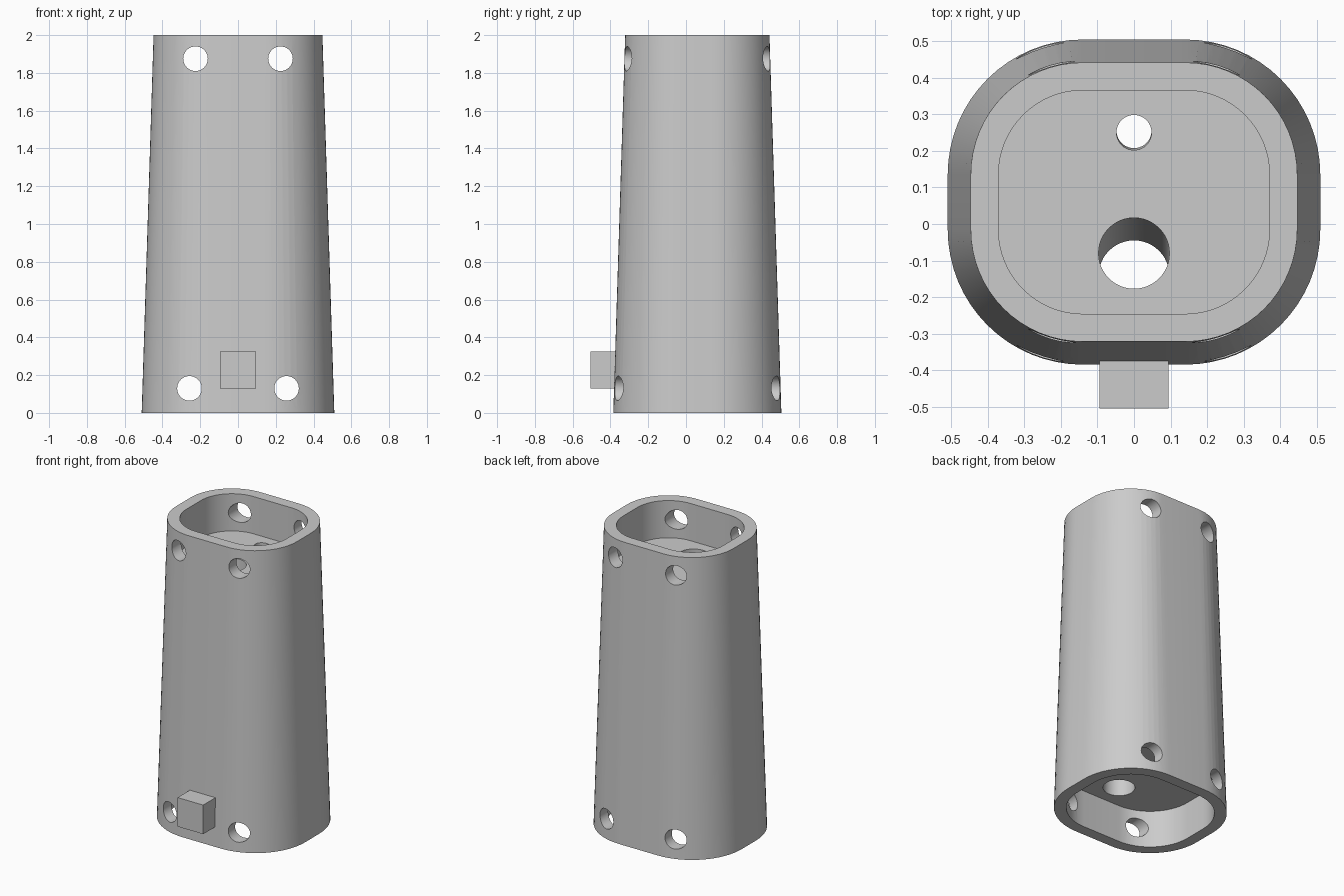
import bpy, bmesh, math
from mathutils import Vector

if "Cube" in bpy.data.objects:
    bpy.data.objects.remove(bpy.data.objects["Cube"])

grey = bpy.data.materials.new("plain_grey")
grey.diffuse_color = (0.6, 0.6, 0.6, 1)
grey.use_nodes = True
grey.node_tree.nodes["Principled BSDF"].inputs["Base Color"].default_value = grey.diffuse_color
CY = 0.06  # centre of the tube in y


def rounded_ring(radius, z, fx=0.14, fy=0.075, steps=16):
    # rounded rectangle: corner centres at (+-fx, CY +- fy)
    pts = []
    for q, (sx, sy) in enumerate([(1, 1), (-1, 1), (-1, -1), (1, -1)]):
        for i in range(steps + 1):
            a = math.pi / 2 * (q + i / steps)
            pts.append(Vector((sx * fx + radius * math.cos(a),
                               CY + sy * fy + radius * math.sin(a), z)))
    return pts


def circle(centre, radius, axis, n=40):
    pts = []
    for i in range(n):
        a = 2 * math.pi * i / n
        c, s = radius * math.cos(a), radius * math.sin(a)
        off = Vector((c, s, 0)) if axis == 'Z' else Vector((c, 0, s))
        pts.append(Vector(centre) + off)
    return pts


def loft(name, ring_a, ring_b):
    bm = bmesh.new()
    a = [bm.verts.new(p) for p in ring_a]
    b = [bm.verts.new(p) for p in ring_b]
    n = len(a)
    for i in range(n):
        j = (i + 1) % n
        bm.faces.new((a[i], a[j], b[j], b[i]))
    bm.faces.new(a[::-1])
    bm.faces.new(b)
    bmesh.ops.recalc_face_normals(bm, faces=bm.faces[:])
    me = bpy.data.meshes.new(name)
    bm.to_mesh(me)
    bm.free()
    me.materials.append(grey)
    ob = bpy.data.objects.new(name, me)
    bpy.context.collection.objects.link(ob)
    return ob


def select(ob):
    bpy.ops.object.select_all(action='DESELECT')
    ob.select_set(True)
    bpy.context.view_layer.objects.active = ob


def cut(target, cutter):
    cutter.hide_render = True
    select(target)
    m = target.modifiers.new("cut", 'BOOLEAN')
    m.operation = 'DIFFERENCE'
    m.solver = 'EXACT'
    m.object = cutter
    bpy.ops.object.modifier_apply(modifier=m.name)
    bpy.data.objects.remove(cutter)


# tapered tube body
body = loft("tapered_body", rounded_ring(0.37, 0), rounded_ring(0.307, 2))

# sockets in the top and the bottom
cut(body, loft("top_socket_cutter", rounded_ring(0.231, 1.75), rounded_ring(0.231, 2.1)))
cut(body, loft("bottom_socket_cutter", rounded_ring(0.295, -0.1), rounded_ring(0.295, 0.25)))

# large leaning bore and small bore through the core
cut(body, loft("large_bore_cutter", circle((0, -0.146, 0.15), 0.097, 'Z', 48),
               circle((0, -0.076, 1.85), 0.097, 'Z', 48)))
cut(body, loft("small_bore_cutter", circle((0, 0.256, 0.15), 0.048, 'Z'),
               circle((0, 0.25, 1.85), 0.048, 'Z')))

# bolt holes front to back through both socket walls
for x, z in ((0.225, 1.875), (0.257, 0.13)):
    for s in (-1, 1):
        cut(body, loft("bolt_hole_cutter", circle((s * x, -0.8, z), 0.065, 'Y'),
                       circle((s * x, 0.8, z), 0.065, 'Y')))

select(body)
bpy.ops.object.shade_smooth_by_angle(angle=math.radians(30))

# small block on the lower front
square = [(-0.095, 0.13), (0.095, 0.13), (0.095, 0.325), (-0.095, 0.325)]
loft("front_block", [Vector((x, -0.505, z)) for x, z in square],
     [Vector((x, -0.35, z)) for x, z in square])
